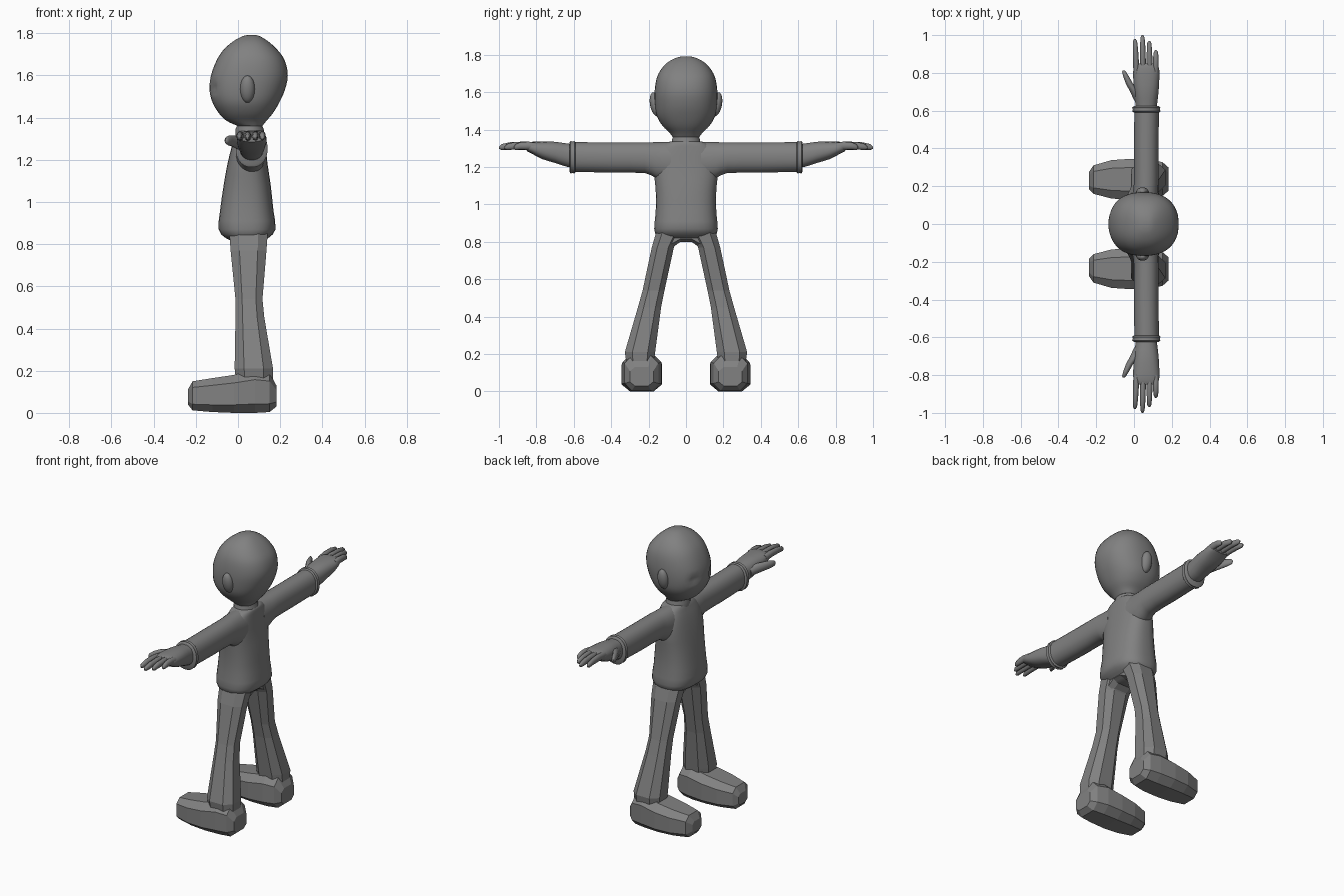
import bpy, bmesh, math
from mathutils import Vector

grey = bpy.data.materials.new("plain grey")
grey.diffuse_color = (0.22, 0.22, 0.22, 1)


def resample(rows, steps):
    """Catmull-Rom interpolation between cross-section rows."""
    out = []
    for i in range(len(rows) - 1):
        p = [rows[max(0, min(len(rows) - 1, i + k))] for k in (-1, 0, 1, 2)]
        for s in range(steps):
            t = s / steps
            out.append([0.5 * (2 * b + (c - a) * t + (2 * a - 5 * b + 4 * c - d) * t * t
                               + (3 * b - a - 3 * c + d) * t ** 3)
                        for a, b, c, d in zip(*p)])
    return out + [list(rows[-1])]


def loft(name, axis, rows, sides=24, power=2.0, smooth=True, steps=1, mirror=False):
    """Skin rows of (position, a0, a1, b0, b1) along an axis; a and b are the other axes."""
    if steps > 1:
        rows = resample(rows, steps)
    unit = []
    for i in range(sides):
        ang = 2 * math.pi * (i + 0.5) / sides
        unit.append([math.copysign(abs(f) ** (2 / power), f)
                     for f in (math.cos(ang), math.sin(ang))])
    top = max(u[0] for u in unit)
    bm = bmesh.new()
    rings = []
    for t, a0, a1, b0, b1 in rows:
        ring = []
        for u, v in unit:
            co = [(a0 + a1) / 2 + (a1 - a0) / 2 * u / top,
                  (b0 + b1) / 2 + (b1 - b0) / 2 * v / top]
            co.insert(axis, t)
            ring.append(bm.verts.new(co))
        rings.append(ring)
    for r, q in zip(rings, rings[1:]):
        for i in range(sides):
            j = (i + 1) % sides
            bm.faces.new((r[i], r[j], q[j], q[i]))
    bm.faces.new(rings[0])
    bm.faces.new(rings[-1])
    bmesh.ops.recalc_face_normals(bm, faces=bm.faces)
    return finish(name, bm, smooth, mirror)


def finish(name, bm, smooth, mirror):
    mesh = bpy.data.meshes.new(name)
    bm.to_mesh(mesh)
    bm.free()
    mesh.materials.append(grey)
    obj = bpy.data.objects.new(name, mesh)
    bpy.context.collection.objects.link(obj)
    if smooth:
        bpy.ops.object.select_all(action='DESELECT')
        obj.select_set(True)
        bpy.context.view_layer.objects.active = obj
        bpy.ops.object.shade_smooth_by_angle(angle=math.radians(50))
    if mirror:
        mod = obj.modifiers.new("mirror", 'MIRROR')
        mod.use_axis = (False, True, False)
        mod.use_mirror_merge = False
    return obj


# head, facing -x, with shallow eye sockets
head_rows = [(z, x0, x1, -h, h) for z, x0, x1, h in (
    (1.36, 0.0, .115, .07), (1.385, -.055, .135, .09), (1.42, -.09, .165, .125),
    (1.47, -.12, .195, .155), (1.53, -.135, .222, .166), (1.60, -.128, .236, .168),
    (1.67, -.102, .222, .158), (1.72, -.07, .188, .135), (1.76, -.025, .145, .098),
    (1.785, .02, .105, .05), (1.792, .05, .08, .015))]
head = loft("head", 2, head_rows, sides=40, power=2.3, steps=3)
for v in head.data.vertices:
    if v.co.x < 0:
        d = Vector((abs(v.co.y) - .08, (v.co.z - 1.54) * 1.2)).length
        v.co.x += .022 * math.exp(-(d / .022) ** 2)

# ears
bm = bmesh.new()
bmesh.ops.create_uvsphere(bm, u_segments=16, v_segments=10, radius=1)
for v in bm.verts:
    z = v.co.z
    v.co = Vector((.045 + v.co.x * .035, .163 + v.co.y * .03 + z * .01, 1.535 + z * .065))
finish("ears", bm, True, True)

# neck and sweater body
loft("neck", 2, [(1.30, -.01, .125, -.08, .08), (1.345, -.012, .122, -.075, .075),
                 (1.36, -.005, .115, -.07, .07), (1.41, -.005, .12, -.07, .07)])
loft("sweater_body", 2, [(z, x0, x1, -h, h) for z, x0, x1, h in (
    (.80, .0, .10, .09), (.83, -.06, .145, .152), (.87, -.092, .178, .17),
    (.96, -.085, .168, .162), (1.08, -.068, .155, .162), (1.18, -.05, .14, .172),
    (1.26, -.03, .132, .165), (1.31, -.012, .127, .135), (1.335, .0, .122, .09),
    (1.34, .03, .1, .04))], sides=32, power=2.6, steps=2)

# sleeves and rolled cuffs
loft("sleeves", 1, [(.08, -.015, .13, 1.12, 1.335), (.16, -.008, .13, 1.14, 1.333),
                    (.22, .0, .13, 1.168, 1.332), (.40, .0, .13, 1.17, 1.332),
                    (.60, .002, .132, 1.175, 1.333)], power=2.2, mirror=True, steps=2)
loft("sleeve_cuffs", 1, [(.59, .0, .134, 1.175, 1.333), (.597, -.01, .14, 1.165, 1.34),
                         (.607, -.006, .137, 1.17, 1.336), (.617, -.01, .14, 1.165, 1.34),
                         (.624, .0, .132, 1.178, 1.332)], power=2.2, mirror=True)

# hands: palms, fingers and thumbs
loft("palms", 1, [(.58, .01, .12, 1.2, 1.32), (.63, .008, .122, 1.2, 1.325),
                  (.70, .0, .13, 1.222, 1.335), (.77, -.004, .134, 1.243, 1.337),
                  (.825, -.003, .133, 1.272, 1.335), (.85, .01, .12, 1.285, 1.328)],
     sides=20, power=2.4, mirror=True, steps=2)
for label, base, tip, end in (("index", .013, .005, .98), ("middle", .048, .045, 1.0),
                              ("ring", .083, .081, .97), ("little", .115, .116, .92)):
    rows = []
    for f, w, zc in ((0, .016, 1.306), (.35, .0155, 1.314), (.7, .014, 1.313),
                     (.93, .011, 1.307), (1, .004, 1.304)):
        x = base + (tip - base) * f
        rows.append((.80 + (end - .80) * f, x - w, x + w, zc - w * 1.35, zc + w * 1.35))
    loft(label + "_fingers", 1, rows, sides=10, mirror=True)
loft("thumbs", 1, [(.655, .0, .06, 1.24, 1.30), (.70, -.02, .03, 1.25, 1.31),
                   (.74, -.042, -.004, 1.262, 1.315), (.78, -.057, -.026, 1.268, 1.314),
                   (.805, -.063, -.042, 1.275, 1.308), (.813, -.06, -.05, 1.285, 1.3)],
     sides=12, mirror=True)

# trousers: faceted legs joined by a hip piece
loft("trouser_legs", 2, [(.86, -.04, .14, .02, .155), (.84, -.04, .14, .03, .163),
                         (.77, -.035, .135, .065, .183), (.54, -.012, .116, .115, .232),
                         (.45, -.012, .125, .133, .257), (.21, -.016, .166, .165, .327),
                         (.16, -.01, .165, .172, .32)],
     sides=8, power=2.6, smooth=False, mirror=True)
loft("trouser_hips", 1, [(-.10, -.025, .125, .75, .87), (-.03, -.03, .13, .80, .87),
                         (.03, -.03, .13, .80, .87), (.10, -.025, .125, .75, .87)],
     sides=8, power=3, smooth=False)

# chunky faceted shoes
loft("shoes", 0, [(-.238, .185, .275, .04, .11), (-.215, .16, .31, .012, .15),
                  (-.12, .135, .338, .004, .165), (-.02, .128, .345, .0, .18),
                  (.08, .132, .338, .0, .2), (.15, .148, .328, .004, .19),
                  (.182, .175, .3, .03, .13)],
     sides=8, power=3.2, smooth=False, mirror=True)
